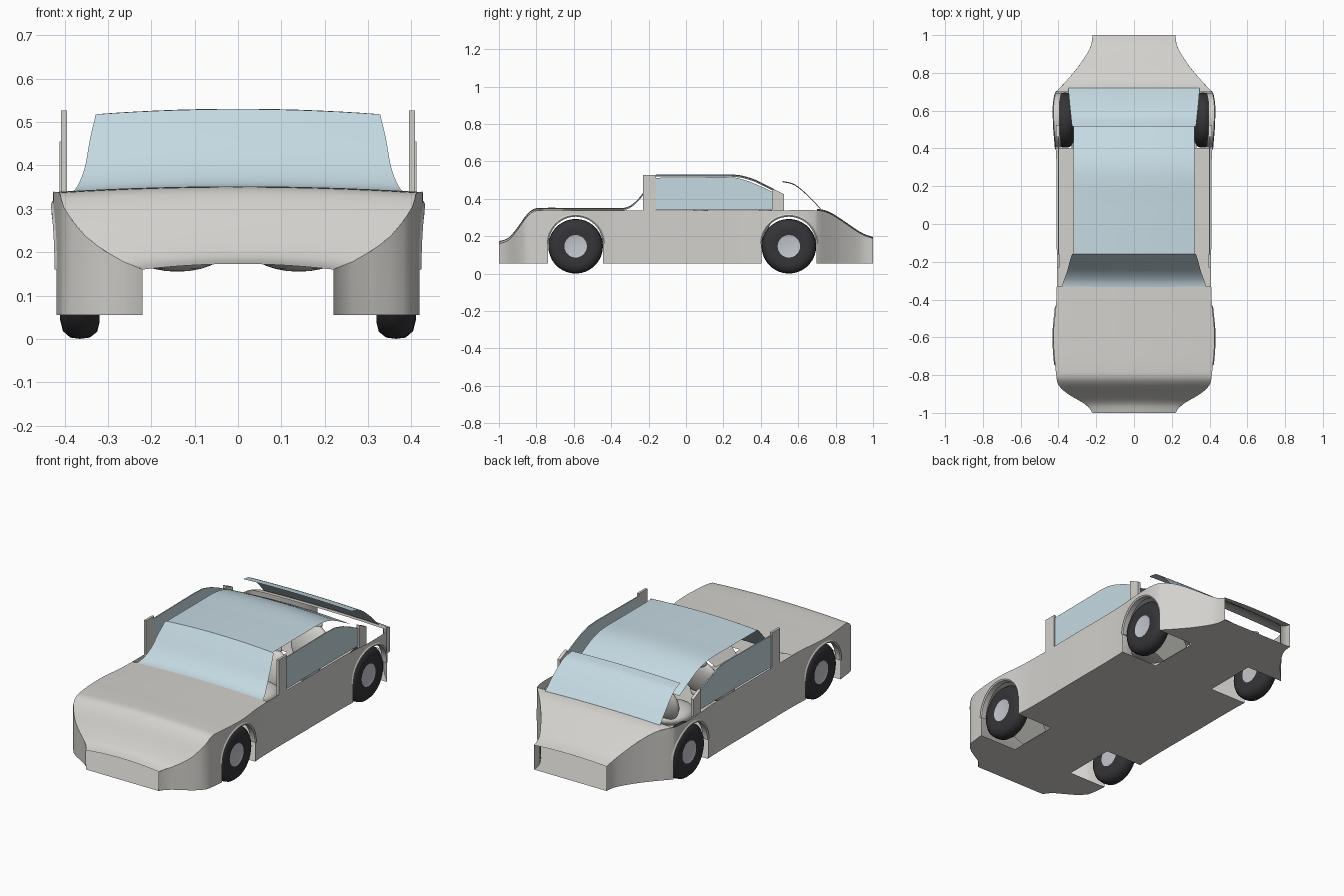
import bpy, bmesh, math

if "Cube" in bpy.data.objects:
    bpy.data.objects.remove(bpy.data.objects["Cube"])

def mat(name, c):
    m = bpy.data.materials.new(name)
    m.diffuse_color = (*c, 1)
    m.use_nodes = True
    m.node_tree.nodes["Principled BSDF"].inputs["Base Color"].default_value = m.diffuse_color
    return m

GLASS = mat("glass_blue", (0.56, 0.70, 0.76))
RUBBER = mat("rubber", (0.035, 0.035, 0.04))
HUB = mat("hub_silver", (0.55, 0.57, 0.62))
BODY = mat("body_grey", (0.65, 0.64, 0.61))

def finish(bm, name, m=None, angle=40):
    bmesh.ops.recalc_face_normals(bm, faces=bm.faces)
    me = bpy.data.meshes.new(name)
    bm.to_mesh(me)
    bm.free()
    ob = bpy.data.objects.new(name, me)
    bpy.context.collection.objects.link(ob)
    me.materials.append(m or BODY)
    bpy.ops.object.select_all(action='DESELECT')
    ob.select_set(True)
    bpy.context.view_layer.objects.active = ob
    bpy.ops.object.shade_smooth_by_angle(angle=math.radians(angle))
    return ob

def curve(pts, y):
    """Smooth interpolation of (y, value) points."""
    if y <= pts[0][0]: return pts[0][1]
    if y >= pts[-1][0]: return pts[-1][1]
    i = max(k for k in range(len(pts) - 1) if pts[k][0] <= y)
    def slope(k):
        a, b = pts[max(k - 1, 0)], pts[min(k + 1, len(pts) - 1)]
        return (b[1] - a[1]) / (b[0] - a[0])
    (y0, v0), (y1, v1) = pts[i], pts[i + 1]
    h = y1 - y0
    t = (y - y0) / h
    return (v0 * (2*t**3 - 3*t**2 + 1) + v1 * (3*t**2 - 2*t**3)
            + h * slope(i) * (t**3 - 2*t**2 + t) + h * slope(i + 1) * (t**3 - t**2))

def loft(name, rows, m=None):
    """Skin a list of equally long point rows."""
    bm = bmesh.new()
    vs = [[bm.verts.new(p) for p in r] for r in rows]
    for a, b in zip(vs, vs[1:]):
        for i in range(len(a) - 1):
            bm.faces.new((a[i], a[i + 1], b[i + 1], b[i]))
    return finish(bm, name, m)

def panel(name, ys, zf, wf, crown, m=None, n=14):
    """Crowned sheet across the car."""
    rows = []
    for y in ys:
        us = [2 * i / n - 1 for i in range(n + 1)]
        rows.append([(u * wf(y), y, zf(y) - crown * u * u) for u in us])
    return loft(name, rows, m)

def span(a, b, n):
    return [a + (b - a) * i / n for i in range(n + 1)]

# body outlines: height of the belt line and half width along the length
TOP = [(-1, .160), (-.95, .178), (-.9, .235), (-.86, .292), (-.82, .33), (-.78, .338), (-.6, .338),
       (.5, .338), (.7, .338), (.76, .325), (.82, .29), (.9, .235), (.95, .205), (1, .188)]
WIDE = [(-1, .22), (-.96, .25), (-.9, .35), (-.86, .395), (-.83, .408), (-.6, .427), (-.38, .41),
        (0, .41), (.36, .412), (.55, .425), (.69, .415), (.75, .365), (.82, .305), (.9, .25),
        (.95, .226), (1, .22)]
top = lambda y: curve(TOP, y)
wide = lambda y: curve(WIDE, y)
AXLES, R, FLOOR = (-.59, .55), .147, .055

def arch(y):
    for c in AXLES:
        d = abs(y - c)
        if d <= R:
            return .16 + R * math.sqrt(max(0, 1 - (d / R) ** 2))
    return FLOOR

ys = span(-1, 1, 80)
for c in AXLES:
    ys += [c + R * .9999 * math.cos(math.pi * i / 24) for i in range(25)]
    ys += [c - R - .0002, c + R + .0002]
ys.sort()

# side walls with wheel openings, and the flared arch lips
for s, side in ((1, "right"), (-1, "left")):
    loft(side + "_body_side", [[(s * wide(y), y, arch(y)), (s * wide(y), y, top(y))] for y in ys])
    for c, end in zip(AXLES, ("front", "rear")):
        rows = []
        for i in range(25):
            a = math.pi * i / 24
            ring = []
            for x, r in ((.0, R + .012), (.005, R + .004), (.0, R - .003), (-.03, R - .002)):
                y = c + r * math.cos(a)
                ring.append((s * (wide(y) + x), y, min(.16 + r * math.sin(a), top(y))))
            rows.append(ring)
        loft(f"{side}_{end}_arch_lip", rows)
        # sloping inner wall of the wheel pocket
        loft(f"{side}_{end}_wheel_pocket",
             [[(s * .17, c + k * .09, .055), (s * .33, c + k * R, .19)] for k in (-1, -.5, 0, .5, 1)])

# floor, narrowed at the wheel pockets
def floor_w(y):
    for c in AXLES:
        if abs(y - c) <= R:
            return .19
    return wide(y)
loft("floor", [[(-floor_w(y), y, FLOOR), (0, y, FLOOR), (floor_w(y), y, FLOOR)] for y in ys])

# hood and rear deck
panel("hood", span(-1, -.33, 40), lambda y: top(y) + .013, wide, .013)
panel("rear_deck", span(.7, 1, 24), lambda y: top(y) + .008, wide, .008)

# windscreen, roof and rear window
WS_Z = [(-.35, .347), (-.30, .362), (-.25, .405), (-.20, .475), (-.16, .53)]
WS_W = [(-.35, .388), (-.30, .372), (-.25, .354), (-.20, .341), (-.16, .328)]
panel("windscreen", span(-.35, -.16, 14), lambda y: curve(WS_Z, y), lambda y: curve(WS_W, y), .012, GLASS)
ROOF = [(-.16, .53), (.1, .53), (.27, .528), (.36, .506), (.45, .462), (.515, .428)]
panel("roof", span(-.16, .515, 24), lambda y: curve(ROOF, y), lambda y: .32, .012, GLASS)
RW = [(.515, .495), (.58, .478), (.66, .412), (.72, .348)]
RW_W = [(.515, .328), (.58, .335), (.66, .343), (.72, .348)]
panel("rear_window", span(.515, .72, 12), lambda y: curve(RW, y), lambda y: curve(RW_W, y), .006, GLASS)

# side windows and their pillars
def plate(name, pts, x0, x1, m=None):
    bm = bmesh.new()
    f = bm.faces.new([bm.verts.new((x0, y, z)) for y, z in pts])
    e = bmesh.ops.extrude_face_region(bm, geom=[f])
    bmesh.ops.translate(bm, vec=(x1 - x0, 0, 0),
                        verts=[v for v in e['geom'] if isinstance(v, bmesh.types.BMVert)])
    return finish(bm, name, m)

SIDE = [(-.16, .34), (-.16, .512), (.2, .516), (.27, .512), (.34, .492), (.41, .462), (.46, .437), (.46, .34)]
for s, side in ((1, "right"), (-1, "left")):
    plate(side + "_side_window", SIDE, s * .397, s * .403, GLASS)
    plate(side + "_front_pillar", [(-.23, .33), (-.23, .527), (-.16, .527), (-.16, .33)], s * .395, s * .408)
    plate(side + "_rear_pillar", [(.46, .33), (.46, .455), (.523, .425), (.523, .33)], s * .395, s * .412)

# wheels
def lathe(name, prof, c, m, n=36):
    rows = [[(x, c + r * math.cos(2 * math.pi * i / n), .146 + r * math.sin(2 * math.pi * i / n))
             for x, r in prof] for i in range(n + 1)]
    ob = loft(name, rows, m)
    bm = bmesh.new()
    bm.from_mesh(ob.data)
    bmesh.ops.remove_doubles(bm, verts=bm.verts, dist=1e-5)
    bm.to_mesh(ob.data)
    bm.free()

TYRE = [(.325, .06), (.32, .11), (.325, .13), (.342, .143), (.365, .146), (.387, .143), (.404, .128), (.411, .1), (.405, .06)]
RIM = [(.325, .0), (.325, .063), (.404, .063), (.400, .05), (.403, 0)]
for s, side in ((1, "right"), (-1, "left")):
    for c, end in zip(AXLES, ("front", "rear")):
        lathe(f"{side}_{end}_tyre", [(s * x, r) for x, r in TYRE], c, RUBBER)
        lathe(f"{side}_{end}_hub", [(s * x, r) for x, r in RIM], c, HUB)

# rounded seats in two rows
def blob(name, loc, size, tilt=0):
    bpy.ops.mesh.primitive_uv_sphere_add(segments=20, ring_count=12, location=loc, rotation=(tilt, 0, 0))
    ob = bpy.context.object
    ob.name = name
    ob.scale = size
    ob.data.materials.append(BODY)
    bpy.ops.object.shade_smooth()

for s, side in ((1, "right"), (-1, "left")):
    for y, row in ((-.03, "front"), (.32, "rear")):
        blob(f"{side}_{row}_seat_cushion", (s * .14, y, .205), (.11, .12, .05))
        blob(f"{side}_{row}_seat_back", (s * .14, y + .1, .30), (.11, .04, .11), -.25)
        blob(f"{side}_{row}_headrest", (s * .14, y + .13, .40), (.055, .025, .035), -.2)
